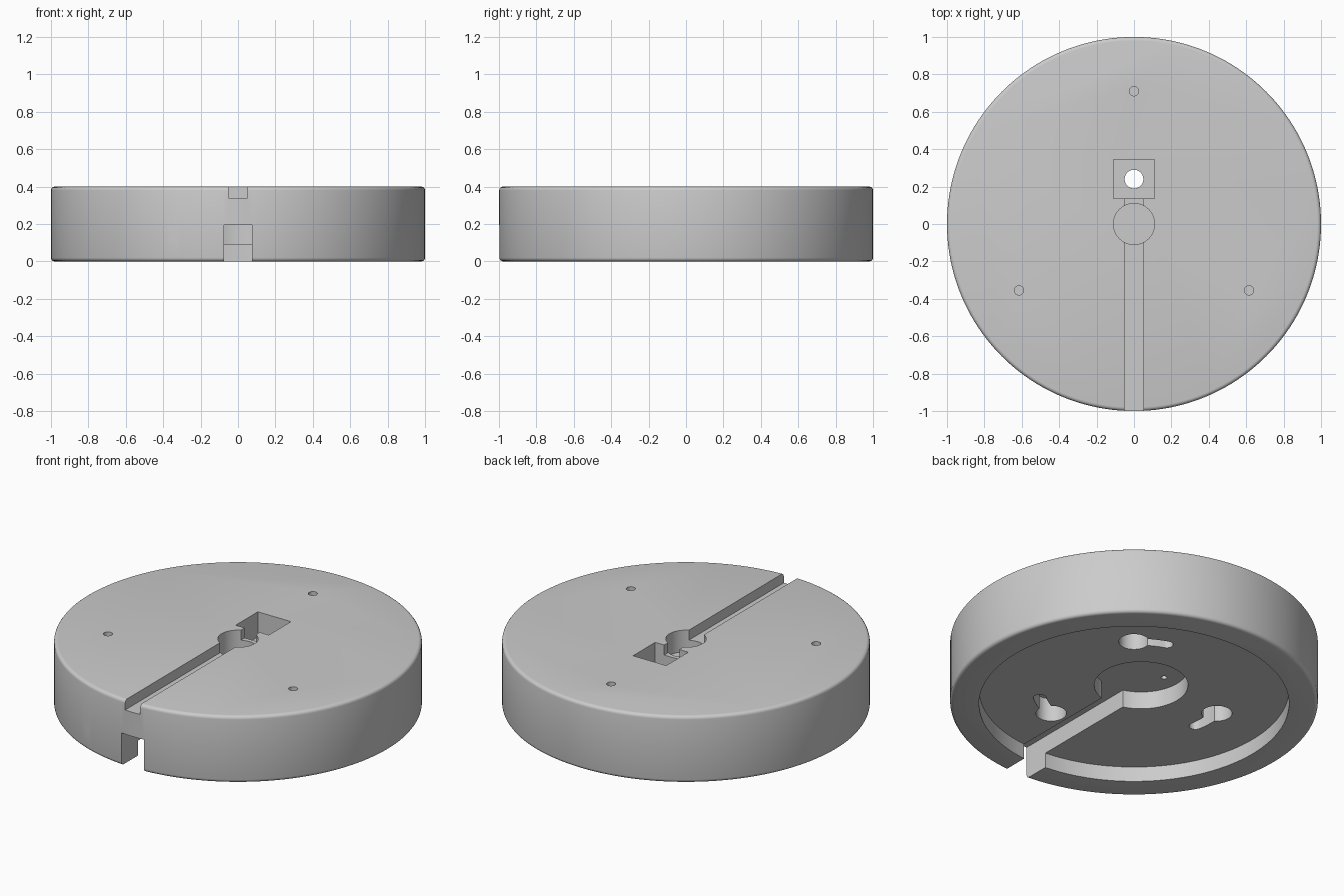
import bpy, bmesh
from math import sin, cos, pi, radians
from mathutils import Matrix

old = bpy.data.objects.get("Cube")
if old:
    bpy.data.objects.remove(old, do_unlink=True)

grey = bpy.data.materials.new("matte grey")
grey.use_nodes = True
colour = (0.6, 0.6, 0.6, 1)
grey.diffuse_color = colour
grey.node_tree.nodes["Principled BSDF"].inputs["Base Color"].default_value = colour


def ring(cx, cy, r, n=48, start=0.0, sweep=2 * pi):
    """Points along an arc, open unless it is a full turn."""
    full = abs(abs(sweep) - 2 * pi) < 1e-6
    steps = n if full else n - 1
    return [(cx + r * cos(start + sweep * i / steps),
             cy + r * sin(start + sweep * i / steps)) for i in range(n)]


def rect(x0, x1, y0, y1):
    return [(x0, y0), (x1, y0), (x1, y1), (x0, y1)]


def prism(name, points, z0, z1, matrix=None):
    """Extrude a flat outline from z0 to z1."""
    bm = bmesh.new()
    face = bm.faces.new([bm.verts.new((x, y, z0)) for x, y in points])
    top = bmesh.ops.extrude_face_region(bm, geom=[face])
    verts = [v for v in top["geom"] if isinstance(v, bmesh.types.BMVert)]
    bmesh.ops.translate(bm, vec=(0, 0, z1 - z0), verts=verts)
    if matrix:
        bm.transform(matrix)
    bmesh.ops.recalc_face_normals(bm, faces=bm.faces)
    mesh = bpy.data.meshes.new(name)
    bm.to_mesh(mesh)
    bm.free()
    obj = bpy.data.objects.new(name, mesh)
    bpy.context.collection.objects.link(obj)
    return obj


def apply(obj, mod):
    bpy.context.view_layer.objects.active = obj
    bpy.ops.object.modifier_apply(modifier=mod.name)


def cut(*args):
    """Carve an extruded outline out of the base."""
    cutter = prism("cutter", *args)
    cutter.hide_render = True
    mod = base.modifiers.new("cut", "BOOLEAN")
    mod.operation = "DIFFERENCE"
    mod.solver = "EXACT"
    mod.object = cutter
    apply(base, mod)
    bpy.data.objects.remove(cutter, do_unlink=True)


# Round base with softened rims
HEIGHT, RECESS, CHANNEL = 0.4, 0.09, 0.195
base = prism("round_base", ring(0, 0, 1, 160), 0, HEIGHT)
base.data.materials.append(grey)
bevel = base.modifiers.new("soft rim", "BEVEL")
bevel.width, bevel.segments = 0.02, 4
bevel.limit_method, bevel.angle_limit = "ANGLE", radians(40)
apply(base, bevel)

# Underside recess, central chamber and cable channel
cut(ring(0, 0, 0.843, 128), -0.1, RECESS)
cut(ring(0, 0.06, 0.255, 80), -0.1, CHANNEL)
cut(rect(-0.075, 0.075, -1.1, 0), -0.1, CHANNEL)

# Top groove, round well, square well and its through hole
cut(rect(-0.05, 0.05, -1.1, 0.2), 0.34, 0.5)
cut(ring(0, 0, 0.11, 64), 0.27, 0.5)
cut(rect(-0.11, 0.11, 0.135, 0.345), 0.25, 0.5)
cut(ring(0, 0.24, 0.05), 0.1, 0.3)

# Small pilot hole in the chamber ceiling
cut(ring(-0.158, 0.066, 0.016, 24), 0.1, 0.24)

# Three screw holes on top and three curved keyholes underneath
for i in range(3):
    turn = 2 * pi * i / 3
    a = pi / 2 + turn
    cut(ring(0.71 * cos(a), 0.71 * sin(a), 0.025, 32), 0.2, 0.5)

    a, sweep, mid, half = radians(50) + turn, radians(20), 0.52, 0.035
    b = a + sweep
    cut(ring(mid * cos(a), mid * sin(a), 0.083), 0.02, 0.23)
    slot = ring(0, 0, mid + half, 12, a, sweep)
    slot += ring(mid * cos(b), mid * sin(b), half, 14, b, pi)[1:-1]
    slot += ring(0, 0, mid - half, 12, b, -sweep)
    cut(slot, 0.02, 0.23)

# Locking screw hole through the rim, with a nut pocket behind it
aim = radians(250)
cut(rect(0.8, 0.88, -0.085, 0.085), -0.1, 0.22, Matrix.Rotation(aim, 4, "Z"))
bore = (Matrix.Rotation(aim, 4, "Z") @ Matrix.Translation((0, 0, 0.15))
        @ Matrix.Rotation(pi / 2, 4, "Y"))
cut(ring(0, 0, 0.03, 32), 0.84, 1.1, bore)

# Smooth curved walls, crisp edges
bpy.ops.object.select_all(action="DESELECT")
base.select_set(True)
bpy.context.view_layer.objects.active = base
bpy.ops.object.shade_smooth_by_angle(angle=radians(30))
